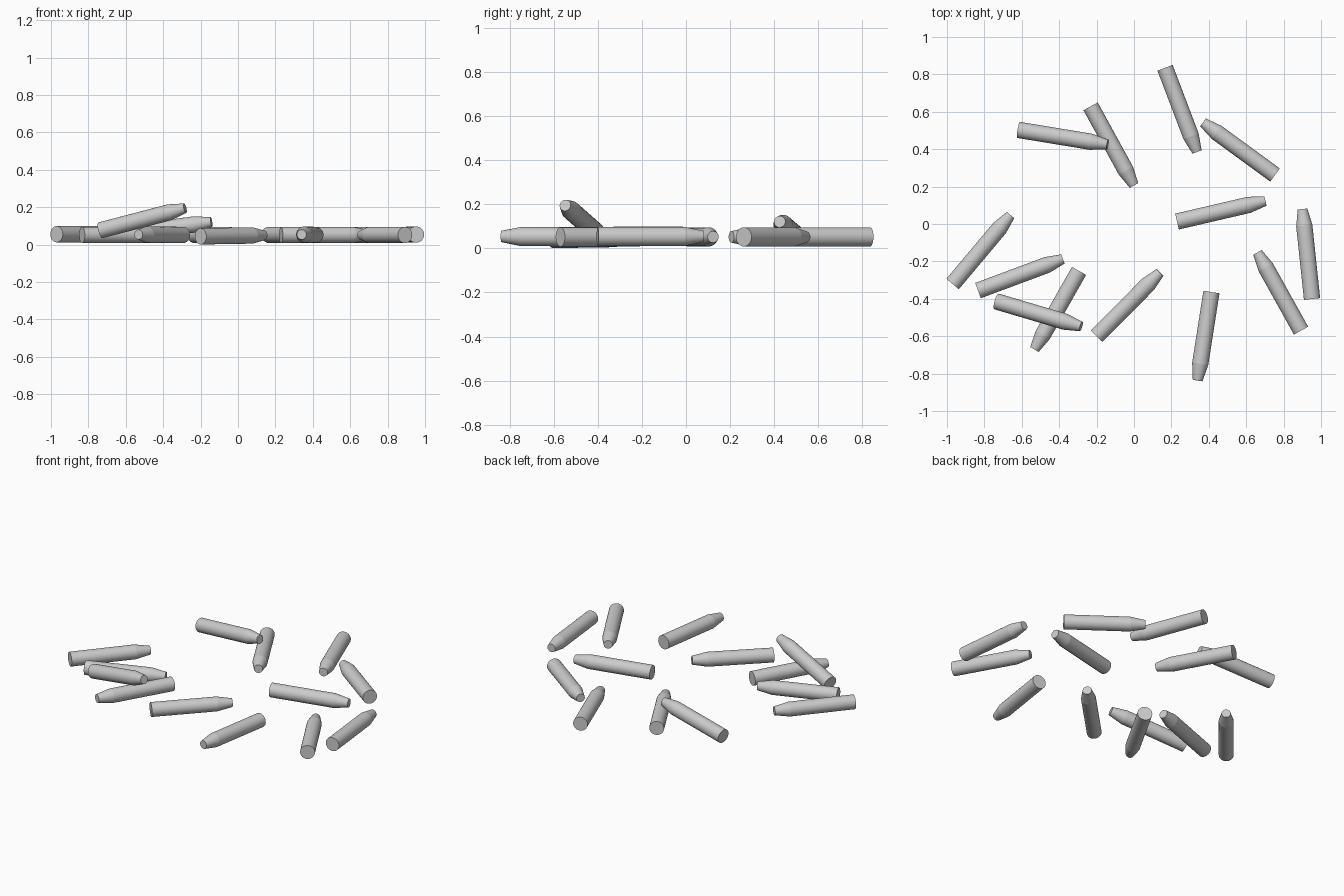
import bpy, bmesh, math
from mathutils import Vector

if "Cube" in bpy.data.objects:
    bpy.data.objects.remove(bpy.data.objects["Cube"])

SIDES, R_BODY, R_TIP, TAPER = 32, 0.0435, 0.026, 0.09

grey = bpy.data.materials.new("light grey")
grey.diffuse_color = (0.6, 0.6, 0.6, 1)
grey.use_nodes = True
grey.node_tree.nodes["Principled BSDF"].inputs["Base Color"].default_value = grey.diffuse_color

# One crayon: blunt end centre and tip centre
CRAYONS = [
    ((-0.617, 0.503, 0.055), (-0.142, 0.425, 0.121)),   # leaning on its neighbour
    ((-0.232, 0.629, 0.052), (0.000, 0.206, 0.052)),
    ((0.166, 0.835, 0.052), (0.337, 0.385, 0.052)),
    ((0.754, 0.262, 0.052), (0.369, 0.543, 0.052)),
    ((0.230, 0.013, 0.052), (0.703, 0.123, 0.052)),
    ((0.952, -0.401, 0.054), (0.901, 0.080, 0.054)),
    ((0.893, -0.570, 0.052), (0.660, -0.152, 0.052)),
    ((0.414, -0.364, 0.052), (0.340, -0.837, 0.054)),
    ((-0.200, -0.599, 0.0445), (0.139, -0.259, 0.050)),
    ((-0.294, -0.251, 0.052), (-0.532, -0.671, 0.054)),
    ((-0.735, -0.414, 0.077), (-0.283, -0.548, 0.195)),  # leaning on its neighbour
    ((-0.834, -0.356, 0.052), (-0.380, -0.187, 0.052)),
    ((-0.970, -0.321, 0.056), (-0.660, 0.048, 0.056)),
]


def crayon(name, blunt, tip):
    """Round stick with a truncated conical point."""
    a, b = Vector(blunt), Vector(tip)
    length = (b - a).length
    bm = bmesh.new()
    rings = []
    for z, r in ((0, R_BODY), (length - TAPER, R_BODY), (length, R_TIP)):
        rings.append([bm.verts.new((r * math.cos(t), r * math.sin(t), z))
                      for t in (2 * math.pi * i / SIDES for i in range(SIDES))])
    for lo, hi in zip(rings, rings[1:]):
        for i in range(SIDES):
            j = (i + 1) % SIDES
            bm.faces.new((lo[i], lo[j], hi[j], hi[i])).smooth = True
    bm.faces.new(rings[0][::-1])
    bm.faces.new(rings[-1])
    # keep the end rims crisp
    for e in bm.edges:
        if any(not f.smooth for f in e.link_faces):
            e.smooth = False
    for v in rings[1]:
        for e in v.link_edges:
            if e.other_vert(v) in rings[1]:
                e.smooth = False
    me = bpy.data.meshes.new(name)
    bm.to_mesh(me)
    bm.free()
    me.materials.append(grey)
    ob = bpy.data.objects.new(name, me)
    ob.location = a
    ob.rotation_euler = (b - a).to_track_quat('Z', 'Y').to_euler()
    bpy.context.collection.objects.link(ob)


for n, (blunt, tip) in enumerate(CRAYONS, 1):
    crayon(f"crayon_{n:02d}", blunt, tip)
